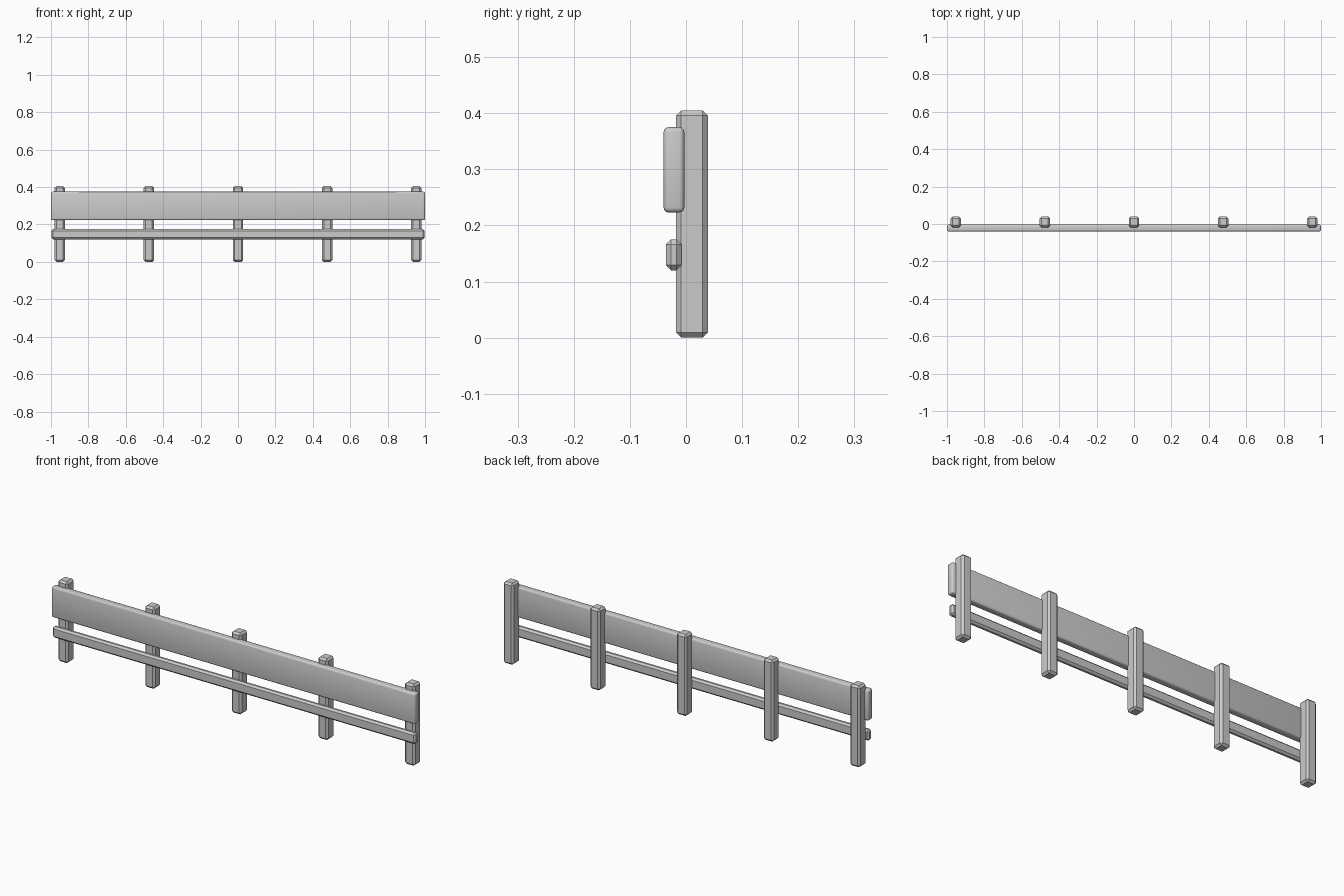
import bpy
import math

if "Cube" in bpy.data.objects:
    bpy.data.objects.remove(bpy.data.objects["Cube"])


def beveled_box(name, lo, hi, width, segments=1, smooth=False):
    """Box between two corners with bevelled edges."""
    centre = [(a + b) / 2 for a, b in zip(lo, hi)]
    size = [b - a for a, b in zip(lo, hi)]
    bpy.ops.mesh.primitive_cube_add(size=1, location=centre)
    obj = bpy.context.object
    obj.name = name
    obj.scale = size
    bpy.ops.object.transform_apply(location=False, rotation=False, scale=True)
    mod = obj.modifiers.new("bevel", 'BEVEL')
    mod.width = width
    mod.segments = segments
    mod.limit_method = 'NONE'
    bpy.ops.object.modifier_apply(modifier=mod.name)
    if smooth:
        bpy.ops.object.shade_smooth_by_angle(angle=math.radians(35))
    return obj


# Five evenly spaced square posts with chamfered edges
HALF = 0.0275
for i in range(5):
    x = -0.953 + i * 0.4765
    beveled_box(f"post_{i + 1}", (x - HALF, -0.018, 0.0),
                (x + HALF, 0.039, 0.405), 0.0095)

# Wide upper board with softly rounded edges
beveled_box("upper_board", (-1.0, -0.040, 0.223), (1.0, -0.003, 0.375),
            0.009, segments=3, smooth=True)

# Thin lower rail with chamfered edges
beveled_box("lower_rail", (-0.998, -0.036, 0.120), (0.998, -0.008, 0.175), 0.009)
